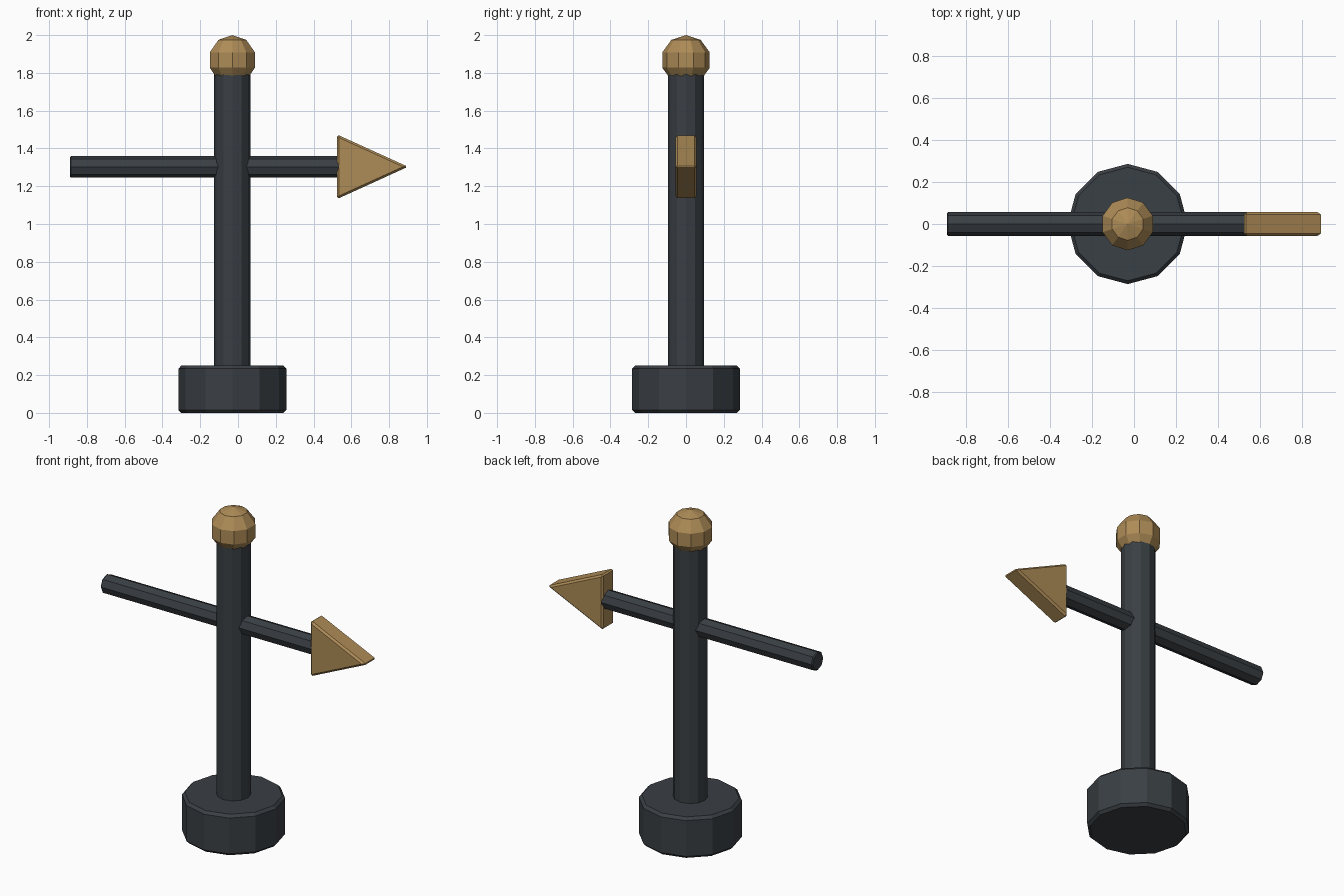
import bpy, bmesh, math
from mathutils import Matrix, Vector

if "Cube" in bpy.data.objects:
    bpy.data.objects.remove(bpy.data.objects["Cube"])


def material(name, rgb):
    m = bpy.data.materials.new(name)
    m.diffuse_color = (*rgb, 1)
    m.use_nodes = True
    m.node_tree.nodes["Principled BSDF"].inputs["Base Color"].default_value = m.diffuse_color
    return m


iron = material("dark iron", (0.042, 0.050, 0.058))
brass = material("aged brass", (0.42, 0.26, 0.095))

PX = -0.03   # pole axis
RZ = 1.303   # arm height


def finish(name, bm, mat, matrix=Matrix()):
    bmesh.ops.remove_doubles(bm, verts=bm.verts, dist=1e-5)
    bmesh.ops.recalc_face_normals(bm, faces=bm.faces)
    me = bpy.data.meshes.new(name)
    bm.to_mesh(me)
    bm.free()
    me.materials.append(mat)
    ob = bpy.data.objects.new(name, me)
    ob.matrix_world = matrix
    bpy.context.collection.objects.link(ob)
    return ob


def lathe(name, profile, sides, mat, matrix):
    """Flat-faced turned part; profile is (radius, height), first vertex on +y."""
    bm = bmesh.new()
    rings = []
    for r, z in profile:
        rings.append([bm.verts.new((r * math.sin(math.tau * i / sides),
                                    r * math.cos(math.tau * i / sides), z))
                      for i in range(sides)])
    for a, b in zip(rings, rings[1:]):
        for i in range(sides):
            j = (i + 1) % sides
            bm.faces.new((a[i], a[j], b[j], b[i]))
    for ring, (r, z) in ((rings[0], profile[0]), (rings[-1], profile[-1])):
        if r > 0.001:
            bm.faces.new(ring)
    return finish(name, bm, mat, matrix)


upright = Matrix.Translation((PX, 0, 0))

# Chamfered base
lathe("base", [(0.27, 0), (0.286, 0.016), (0.286, 0.234), (0.27, 0.25)], 12, iron, upright)

# Pole
lathe("pole", [(0.096, 0.2), (0.096, 1.85)], 12, iron, upright)

# Faceted ball on top
R = 0.132
ball = [(R * math.sin(math.pi * k / 5), 2 - R - R * math.cos(math.pi * k / 5)) for k in range(6)]
lathe("finial", ball, 10, brass, upright)

# Horizontal arm along x
along_x = Matrix.Translation((0, 0, RZ)) @ Matrix.Rotation(math.pi / 2, 4, 'Y')
lathe("arm", [(0.051, -0.89), (0.057, -0.884), (0.057, 0.534), (0.051, 0.54)], 8, iron, along_x)

# Arrowhead: bevelled triangular prism
bm = bmesh.new()
tri = [bm.verts.new((x, -0.056, z)) for x, z in ((0.524, -0.171), (0.9, 0), (0.524, 0.171))]
face = bm.faces.new(tri)
ext = bmesh.ops.extrude_face_region(bm, geom=[face])["geom"]
bmesh.ops.translate(bm, vec=Vector((0, 0.112, 0)),
                    verts=[g for g in ext if isinstance(g, bmesh.types.BMVert)])
bmesh.ops.recalc_face_normals(bm, faces=bm.faces)
head = finish("arrowhead", bm, brass, Matrix.Translation((0, 0, RZ)))
bev = head.modifiers.new("chamfer", 'BEVEL')
bev.width = 0.011
bev.segments = 1
bev.limit_method = 'ANGLE'
